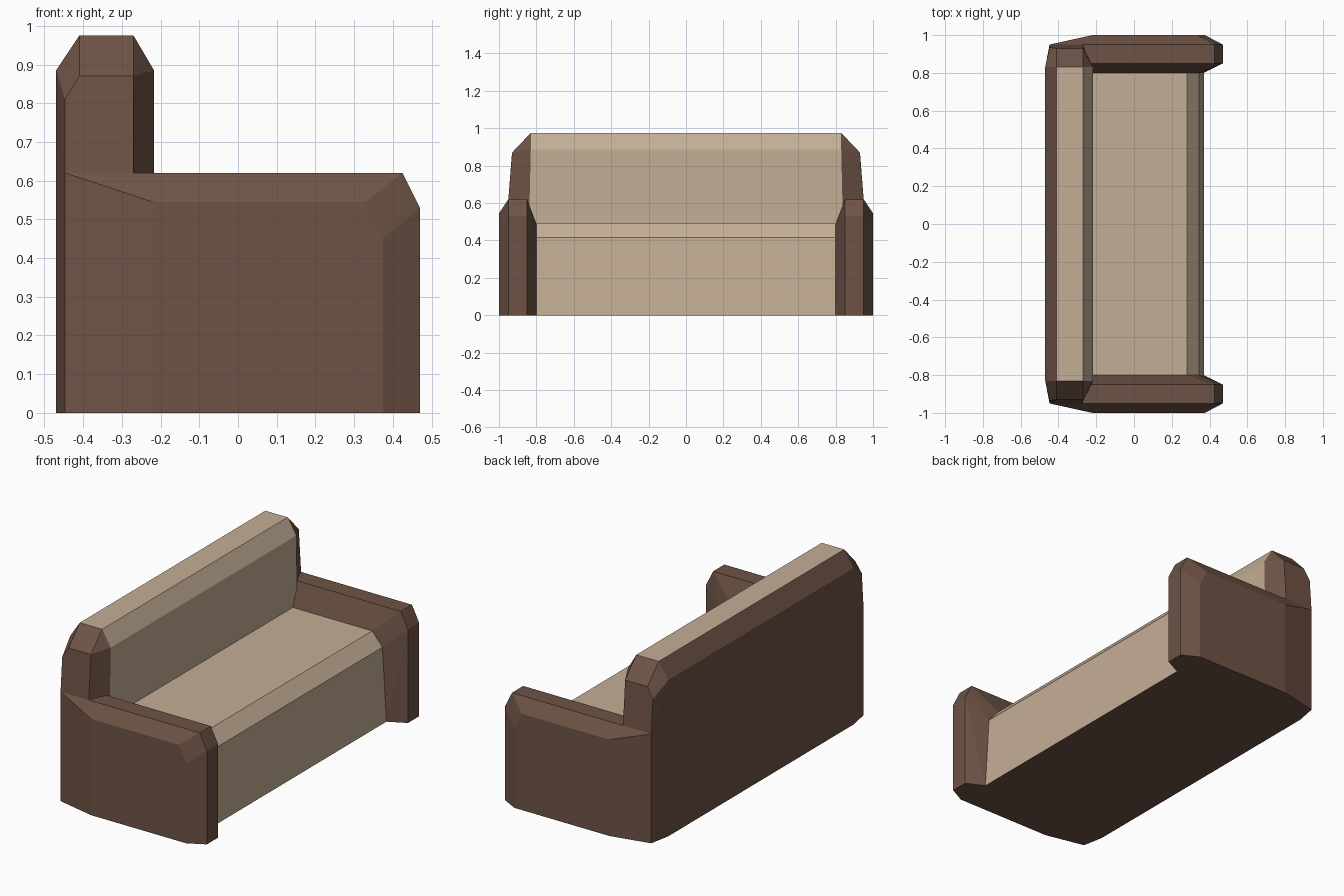
import bpy, bmesh, math

if "Cube" in bpy.data.objects:
    bpy.data.objects.remove(bpy.data.objects["Cube"])


def material(name, rgb):
    m = bpy.data.materials.new(name)
    m.diffuse_color = (*rgb, 1)
    m.use_nodes = True
    m.node_tree.nodes["Principled BSDF"].inputs["Base Color"].default_value = m.diffuse_color
    return m


BROWN = material("brown_leather", (0.155, 0.086, 0.060))
FABRIC = material("beige_fabric", (0.55, 0.425, 0.30))


def hull(name, points, is_fabric):
    """Faceted convex block; faces that pass the rule get the fabric colour."""
    bm = bmesh.new()
    for p in points:
        bm.verts.new(p)
    res = bmesh.ops.convex_hull(bm, input=bm.verts[:])
    loose = [v for v in bm.verts if not v.link_faces]
    bmesh.ops.delete(bm, geom=loose, context='VERTS')
    bmesh.ops.dissolve_limit(bm, angle_limit=math.radians(2),
                             verts=bm.verts[:], edges=bm.edges[:])
    bmesh.ops.recalc_face_normals(bm, faces=bm.faces[:])
    for f in bm.faces:
        f.normal_update()
        f.material_index = 1 if is_fabric(f.normal) else 0
    me = bpy.data.meshes.new(name)
    bm.to_mesh(me)
    bm.free()
    me.materials.append(BROWN)
    me.materials.append(FABRIC)
    ob = bpy.data.objects.new(name, me)
    bpy.context.collection.objects.link(ob)
    return ob


# Seat block, rounded at the front edge, dark underneath
seat_profile = [(-0.30, 0), (-0.30, 0.49), (0.28, 0.49), (0.345, 0.415), (0.37, 0)]
hull("seat", [(x, s * 0.80, z) for x, z in seat_profile for s in (-1, 1)],
     lambda n: n.z > -0.5)

# Backrest: padded front and top, brown rear and chamfered ends
back_half = [
    (-0.47, 0.83, 0), (-0.47, 0.83, 0.885), (-0.41, 0.83, 0.975),
    (-0.27, 0.83, 0.975), (-0.217, 0.83, 0.885), (-0.217, 0.85, 0.49),
    (-0.217, 0.85, 0),
    (-0.447, 0.95, 0), (-0.447, 0.95, 0.62), (-0.447, 0.935, 0.81),
    (-0.41, 0.93, 0.87), (-0.27, 0.93, 0.87), (-0.27, 0.95, 0.62), (-0.27, 0.95, 0),
]
hull("backrest", [(x, s * y, z) for x, y, z in back_half for s in (-1, 1)],
     lambda n: abs(n.y) < 0.2 and n.x > -0.1 and n.z > -0.5)

# Armrests: chamfered slabs, tapering toward the rear
arm = [
    # outer face
    (-0.447, 0.95, 0), (-0.447, 0.95, 0.62), (-0.22, 1.0, 0), (-0.22, 1.0, 0.545),
    (0.33, 1.0, 0.545), (0.375, 1.0, 0.45), (0.375, 1.0, 0),
    # crest
    (0.425, 0.95, 0.62), (0.47, 0.95, 0.53), (0.47, 0.95, 0),
    (0.425, 0.85, 0.62), (0.47, 0.85, 0.53), (0.47, 0.85, 0),
    (-0.35, 0.85, 0.62),
    # inner face
    (-0.30, 0.80, 0), (-0.30, 0.80, 0.49), (0.28, 0.80, 0.49),
    (0.345, 0.80, 0.415), (0.37, 0.80, 0),
]
for side, s in (("right", -1), ("left", 1)):
    hull(side + "_armrest", [(x, s * y, z) for x, y, z in arm], lambda n: False)
